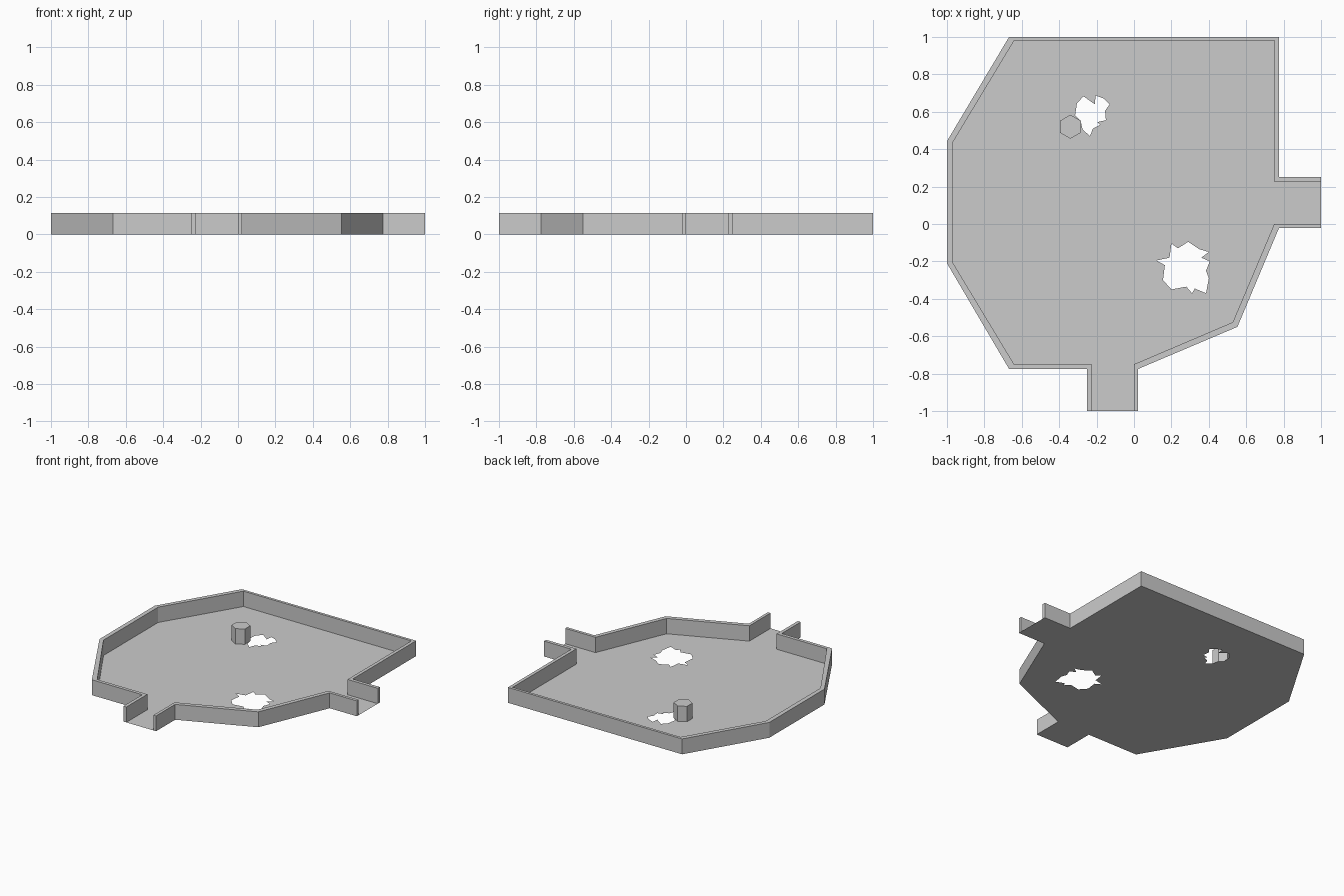
import bpy, bmesh

if "Cube" in bpy.data.objects:
    bpy.data.objects.remove(bpy.data.objects["Cube"])

H = 0.115  # wall height

# Wall runs: matching outer and inner corner points
MAIN_OUT = [(1, .25), (.775, .25), (.775, 1), (-.668, 1), (-1, .443), (-1, -.21),
            (-.668, -.775), (-.25, -.775), (-.25, -1)]
MAIN_IN = [(1, .225), (.75, .225), (.75, .98), (-.641, .98), (-.968, .438), (-.968, -.208),
           (-.641, -.75), (-.225, -.75), (-.225, -1)]
CORNER_OUT = [(.022, -1), (.022, -.775), (.553, -.55), (.775, -.022), (1, -.022)]
CORNER_IN = [(0, -1), (0, -.75), (.528, -.525), (.75, 0), (1, 0)]

# Ragged holes in the floor
BIG_HOLE = [(.20, -.105), (.235, -.13), (.29, -.095), (.35, -.135), (.40, -.15), (.36, -.18),
            (.405, -.20), (.385, -.25), (.40, -.29), (.385, -.37), (.325, -.345), (.31, -.37),
            (.28, -.335), (.20, -.35), (.155, -.30), (.165, -.22), (.12, -.195), (.19, -.18)]
SMALL_HOLE = [(-.27, .683), (-.21, .64), (-.205, .687), (-.16, .67), (-.13, .64), (-.155, .605),
              (-.15, .555), (-.195, .545), (-.18, .53), (-.22, .51), (-.235, .47), (-.275, .505),
              (-.285, .55), (-.315, .58), (-.305, .645)]


def finish(bm, name):
    me = bpy.data.meshes.new(name)
    bm.to_mesh(me)
    bm.free()
    ob = bpy.data.objects.new(name, me)
    bpy.context.collection.objects.link(ob)
    return ob


def wall(name, outer, inner):
    """Wall strip with sides, top and end caps, standing on the floor sheet."""
    bm = bmesh.new()
    ring = outer + inner[::-1]
    low = [bm.verts.new((x, y, 0)) for x, y in ring]
    top = [bm.verts.new((x, y, H)) for x, y in ring]
    n = len(ring)
    for i in range(n):
        j = (i + 1) % n
        bm.faces.new((low[i], low[j], top[j], top[i]))
    for i in range(len(outer) - 1):
        bm.faces.new((top[i], top[i + 1], top[n - 2 - i], top[n - 1 - i]))
    bmesh.ops.recalc_face_normals(bm, faces=bm.faces)
    # the open-bottomed strip must face outwards: tops point up
    if any(f.normal.z < -0.5 for f in bm.faces):
        bmesh.ops.reverse_faces(bm, faces=bm.faces)
    return finish(bm, name)


# Floor: one thin sheet filled between the outline and the holes
bm = bmesh.new()
for loop in (MAIN_OUT + CORNER_OUT, BIG_HOLE, SMALL_HOLE):
    vs = [bm.verts.new((x, y, 0)) for x, y in loop]
    for a, b in zip(vs, vs[1:] + vs[:1]):
        bm.edges.new((a, b))
bmesh.ops.triangle_fill(bm, edges=bm.edges[:], use_beauty=True, normal=(0, 0, 1))
finish(bm, "floor")

# Walls
wall("main_wall", MAIN_OUT, MAIN_IN)
wall("corner_wall", CORNER_OUT, CORNER_IN)

# Hexagonal pillar beside the small hole
bpy.ops.mesh.primitive_cylinder_add(vertices=6, radius=.064, depth=H,
                                    location=(-.34, .52, H / 2))
bpy.context.object.name = "pillar"
